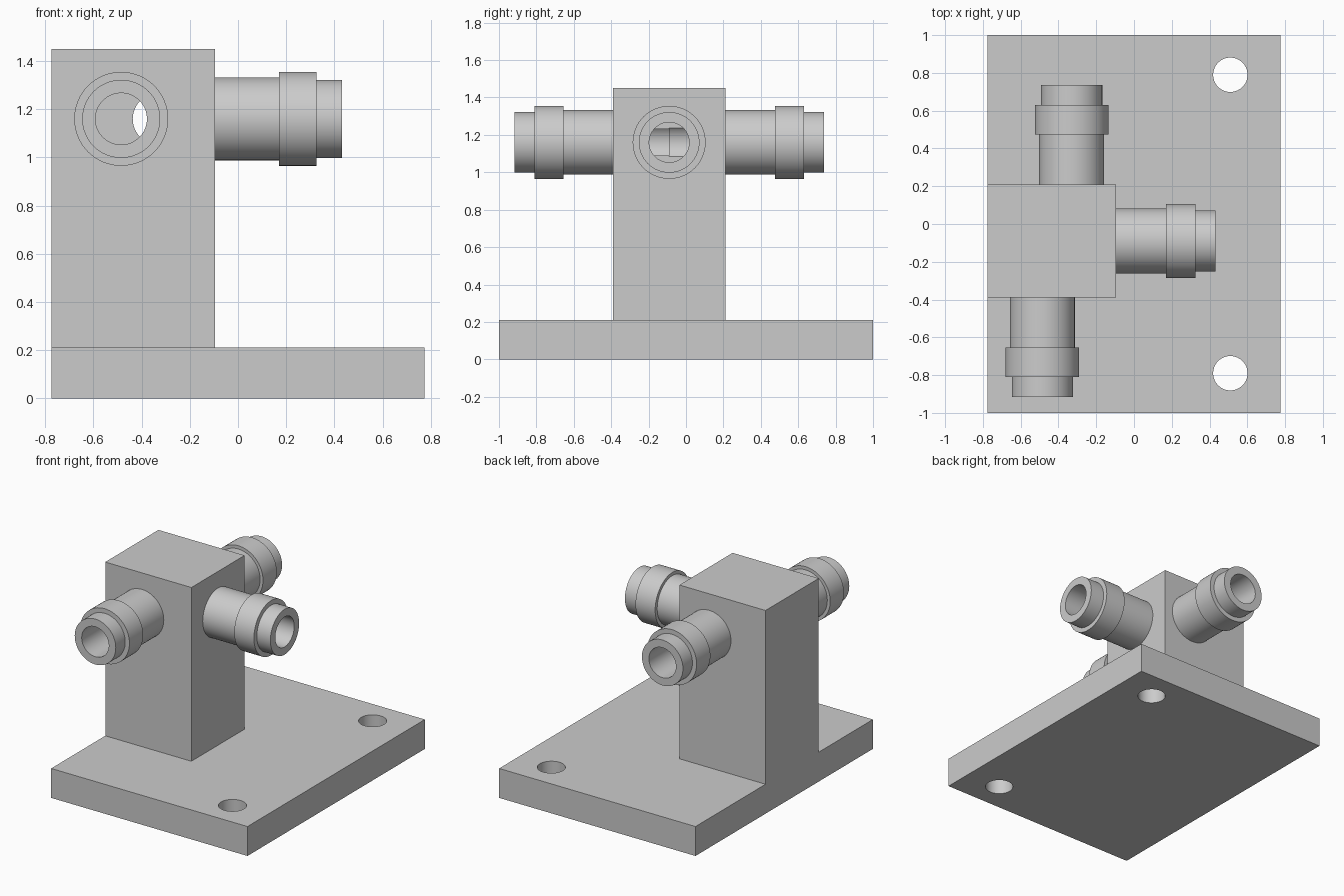
import bpy, bmesh, math
from mathutils import Matrix, Vector

if "Cube" in bpy.data.objects:
    bpy.data.objects.remove(bpy.data.objects["Cube"], do_unlink=True)

SEG = 64
BORE = 0.107
AXIS_Z = 1.16

grey = bpy.data.materials.new("plain grey")
grey.use_nodes = True
grey.diffuse_color = (0.6, 0.6, 0.6, 1)
grey.node_tree.nodes["Principled BSDF"].inputs["Base Color"].default_value = (0.6, 0.6, 0.6, 1)


def add_object(name, bm):
    bmesh.ops.recalc_face_normals(bm, faces=bm.faces)
    mesh = bpy.data.meshes.new(name)
    bm.to_mesh(mesh)
    bm.free()
    mesh.materials.append(grey)
    ob = bpy.data.objects.new(name, mesh)
    bpy.context.collection.objects.link(ob)
    return ob


def box(name, lo, hi):
    lo, hi = Vector(lo), Vector(hi)
    bm = bmesh.new()
    bmesh.ops.create_cube(bm, size=1, matrix=Matrix.Translation((lo + hi) / 2)
                          @ Matrix.Diagonal((*(hi - lo), 1)))
    return add_object(name, bm)


def along(start, direction):
    """Frame at start whose z axis points along direction."""
    turn = Vector((0, 0, 1)).rotation_difference(Vector(direction))
    return Matrix.Translation(start) @ turn.to_matrix().to_4x4()


def rod(name, start, direction, radius, length):
    bm = bmesh.new()
    bmesh.ops.create_cone(bm, cap_ends=True, segments=SEG, radius1=radius, radius2=radius,
                          depth=length, matrix=along(start, direction)
                          @ Matrix.Translation((0, 0, length / 2)))
    return add_object(name, bm)


def lathe(name, start, direction, profile):
    bm = bmesh.new()
    verts = [bm.verts.new((r, 0, h)) for r, h in profile]
    edges = [bm.edges.new(pair) for pair in zip(verts, verts[1:])]
    bmesh.ops.spin(bm, geom=verts + edges, axis=(0, 0, 1), cent=(0, 0, 0),
                   angle=math.tau, steps=SEG, use_duplicate=False)
    bmesh.ops.remove_doubles(bm, verts=bm.verts, dist=0.0001)
    bm.transform(along(start, direction))
    return add_object(name, bm)


def combine(target, other, operation):
    mod = target.modifiers.new(operation.lower(), "BOOLEAN")
    mod.operation, mod.object, mod.solver = operation, other, "EXACT"
    bpy.context.view_layer.objects.active = target
    bpy.ops.object.modifier_apply(modifier=mod.name)
    bpy.data.objects.remove(other, do_unlink=True)


# Base plate and upright block, joined into one body
body = box("base_and_block", (-0.775, -1, 0), (0.775, 1, 0.21))
combine(body, box("block", (-0.775, -0.39, 0), (-0.095, 0.21, 1.45)), "UNION")
flat = body.modifiers.new("merge_flat", "DECIMATE")
flat.decimate_type = "DISSOLVE"
flat.angle_limit = math.radians(1)
bpy.ops.object.modifier_apply(modifier=flat.name)

# Mounting holes
for y in (-0.79, 0.79):
    combine(body, rod("hole_cutter", (0.51, y, -0.1), (0, 0, 1), 0.091, 0.5), "DIFFERENCE")

# Pipe stubs: start on the block face, outward direction, bore depth in the block
ports = {
    "front_pipe": ((-0.485, -0.39, AXIS_Z), (0, -1, 0), 0.3),
    "back_pipe": ((-0.33, 0.21, AXIS_Z), (0, 1, 0), 0.3),
    "left_pipe": ((-0.095, -0.09, AXIS_Z), (1, 0, 0), 0.31),
}
stub = [(0.172, 0), (0.172, 0.265), (0.195, 0.265), (0.195, 0.42),
        (0.162, 0.42), (0.162, 0.527), (BORE, 0.527), (BORE, 0)]
parts = [body]
for name, (start, direction, depth) in ports.items():
    parts.append(lathe(name, start, direction, stub))
    inner = Vector(start) - depth * Vector(direction)
    combine(body, rod("bore_cutter", inner, direction, BORE, depth + 0.1), "DIFFERENCE")

# Smooth round walls, sharp edges
bpy.ops.object.select_all(action="DESELECT")
for ob in parts:
    ob.select_set(True)
bpy.context.view_layer.objects.active = body
bpy.ops.object.shade_smooth_by_angle(angle=math.radians(30))
